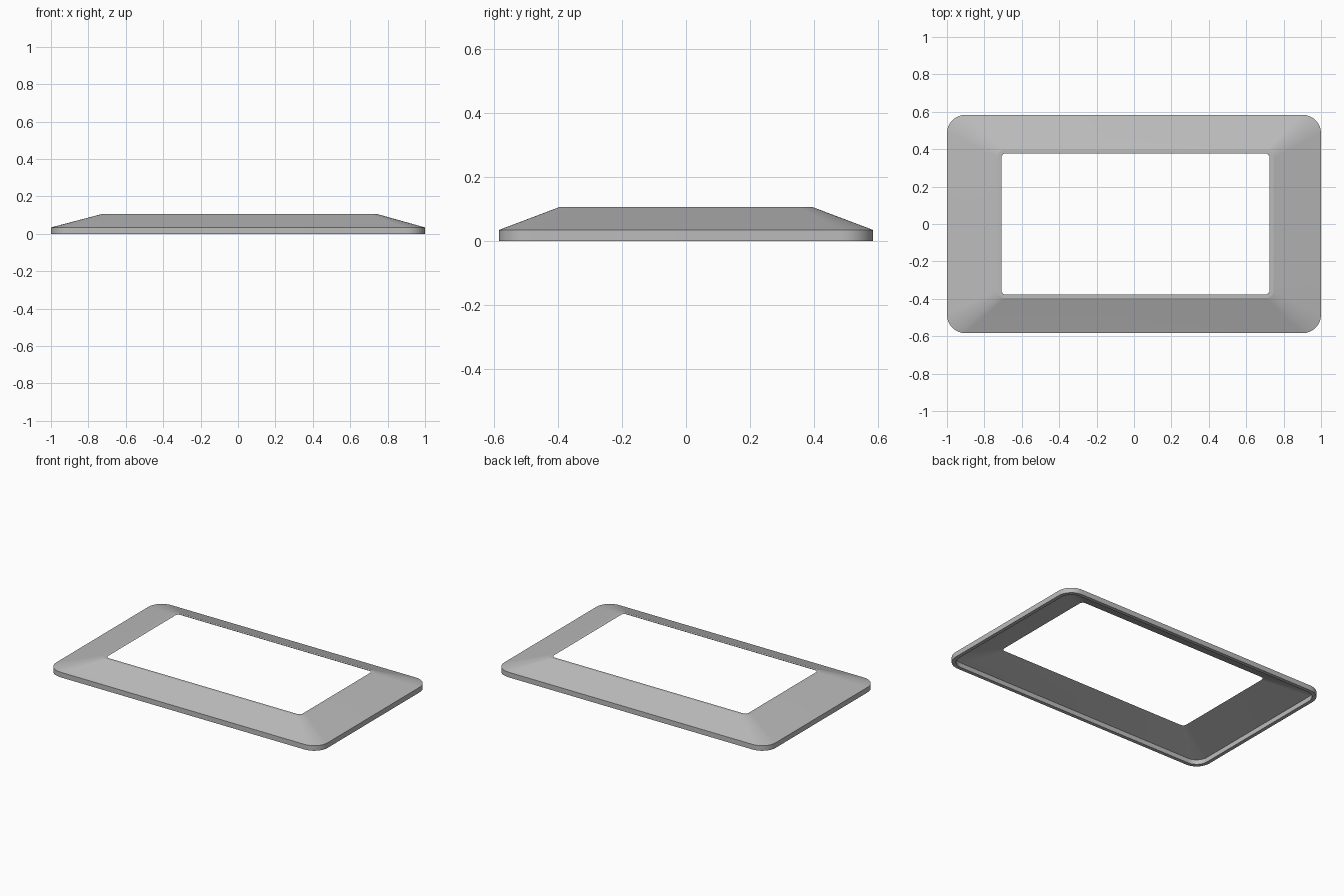
import bpy, bmesh, math

cube = bpy.data.objects.get("Cube")
if cube:
    bpy.data.objects.remove(cube, do_unlink=True)

SEGMENTS = 12  # per rounded corner


def rounded_rectangle(bm, half_x, half_y, radius, z, centre_x=0.0):
    """Loop of vertices around a rounded rectangle."""
    loop = []
    for quarter, (sx, sy) in enumerate([(1, 1), (-1, 1), (-1, -1), (1, -1)]):
        for step in range(SEGMENTS + 1):
            a = math.pi / 2 * (quarter + step / SEGMENTS)
            x = centre_x + sx * (half_x - radius) + radius * math.cos(a)
            y = sy * (half_y - radius) + radius * math.sin(a)
            loop.append(bm.verts.new((x, y, z)))
    return loop


# Cross-section of the shell: half x, half y, corner radius, z, centre x
section = [
    (1.0, 0.584, 0.10, 0.0, 0.0),        # outer foot
    (1.0, 0.584, 0.10, 0.034, 0.0),      # top of outer wall
    (0.739, 0.396, 0.04, 0.105, 0.008),  # outer edge of the flat lip
    (0.717, 0.378, 0.025, 0.105, 0.008), # opening
    (0.976, 0.560, 0.08, 0.031, 0.0),    # underside meets inner wall
    (0.976, 0.560, 0.08, 0.0, 0.0),      # inner foot
]

bm = bmesh.new()
loops = [rounded_rectangle(bm, *row) for row in section]
for i, lower in enumerate(loops):
    upper = loops[(i + 1) % len(loops)]
    for j in range(len(lower)):
        k = (j + 1) % len(lower)
        bm.faces.new((lower[j], lower[k], upper[k], upper[j]))
bmesh.ops.recalc_face_normals(bm, faces=bm.faces)

mesh = bpy.data.meshes.new("bezel_frame")
bm.to_mesh(mesh)
bm.free()
frame = bpy.data.objects.new("bezel_frame", mesh)
bpy.context.collection.objects.link(frame)

# Single grey finish
grey = bpy.data.materials.new("light grey")
grey.use_nodes = True
colour = (0.5, 0.5, 0.5, 1.0)
grey.diffuse_color = colour
for node in grey.node_tree.nodes:
    if node.type == "BSDF_PRINCIPLED":
        node.inputs["Base Color"].default_value = colour
mesh.materials.append(grey)

# Smooth corners, crisp folds
bpy.ops.object.select_all(action="DESELECT")
frame.select_set(True)
bpy.context.view_layer.objects.active = frame
bpy.ops.object.shade_smooth_by_angle(angle=math.radians(12))
